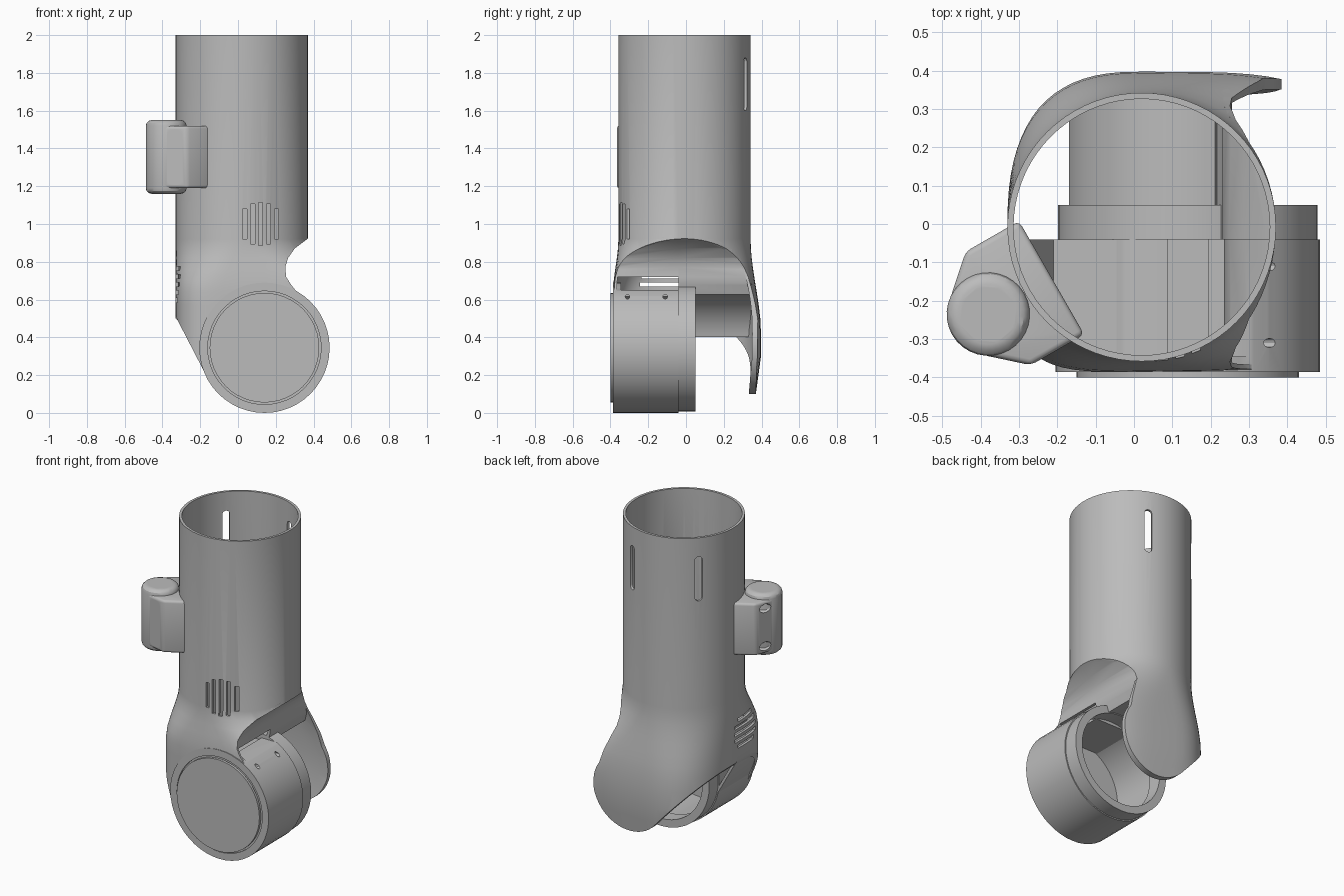
import bpy, bmesh
from math import sin, cos, pi, radians, sqrt, copysign
from mathutils import Vector, Matrix

old = bpy.data.objects.get("Cube")
if old:
    bpy.data.objects.remove(old)

grey = bpy.data.materials.new("plain grey")
grey.use_nodes = True
GREY = (0.5, 0.5, 0.5, 1)
grey.diffuse_color = GREY
grey.node_tree.nodes["Principled BSDF"].inputs["Base Color"].default_value = GREY

CX, CY, R = 0.02, -0.008, 0.35      # tube axis and radius
DX, DZ = 0.14, 0.345                # joint axis
TUBE = Matrix.Translation((CX, CY, 0))


def add(name, bm):
    bmesh.ops.recalc_face_normals(bm, faces=bm.faces)
    me = bpy.data.meshes.new(name)
    bm.to_mesh(me)
    bm.free()
    me.materials.append(grey)
    ob = bpy.data.objects.new(name, me)
    bpy.context.collection.objects.link(ob)
    return ob


def prism(name, pts, a, b, mat=Matrix()):
    """Outline in x, z extruded along y from a to b, then transformed."""
    bm = bmesh.new()
    face = bm.faces.new([bm.verts.new((x, a, z)) for x, z in pts])
    new = bmesh.ops.extrude_face_region(bm, geom=[face])["geom"]
    bmesh.ops.translate(bm, vec=(0, b - a, 0), verts=[v for v in new if isinstance(v, bmesh.types.BMVert)])
    bm.transform(mat)
    return add(name, bm)


def arc(x, z, r, start, end, n):
    return [(x + r * cos(radians(start + (end - start) * i / n)),
             z + r * sin(radians(start + (end - start) * i / n))) for i in range(n + 1)]


def disc(name, x, z, r, a, b, n=48, mat=Matrix()):
    return prism(name, arc(x, z, r, 0, 360, n)[:-1], a, b, mat)


def rect(x, z, w, h):
    return [(x - w / 2, z - h / 2), (x + w / 2, z - h / 2), (x + w / 2, z + h / 2), (x - w / 2, z + h / 2)]


def boolean(ob, tools, op="DIFFERENCE", keep=False):
    for tool in tools:
        mod = ob.modifiers.new("cut", "BOOLEAN")
        mod.operation, mod.solver, mod.object = op, "EXACT", tool
        graph = bpy.context.evaluated_depsgraph_get()
        me = bpy.data.meshes.new_from_object(ob.evaluated_get(graph))
        ob.modifiers.clear()
        ob.data = me
        if not keep:
            bpy.data.objects.remove(tool)
    return ob


def ease(z, top, low):
    t = min(1, max(0, (top - z) / (top - low)))
    return t * t * (3 - 2 * t)


def body_loft(name, inset, levels, right, rear_inset):
    """Round tube above that widens into a squarer body below."""
    bm, rings, n = bmesh.new(), [], 72
    for z in levels:
        ring = []
        for i in range(n):
            a = 2 * pi * i / n
            c, s = cos(a), sin(a)
            rear = s >= 0
            t = ease(z, 0.92, 0.42 if rear else 0.64)
            p = 0.77 if rear and c < 0 else 0.5
            half_x = right if c > 0 else R - inset
            half_y = (0.405 - rear_inset) * (1 - 0.1 * max(0, 0.3 - z) / 0.3) if rear else 0.378 - inset
            x = copysign(abs(c) ** p, c) * half_x
            y = copysign(abs(s) ** p, s) * half_y
            r = R - inset
            ring.append(bm.verts.new((CX + r * c * (1 - t) + x * t, CY + r * s * (1 - t) + y * t, z)))
        rings.append(ring)
    for lo, hi in zip(rings, rings[1:]):
        for i in range(n):
            j = (i + 1) % n
            bm.faces.new((lo[i], lo[j], hi[j], hi[i]))
    bm.faces.new(rings[0])
    bm.faces.new(rings[-1])
    return add(name, bm)


steps = [0.1, 0.2, 0.3, 0.42, 0.5, 0.57, 0.64, 0.7, 0.76, 0.82, 0.87, 0.92]
outer = body_loft("outer_form", 0, [-0.05] + steps + [2.0], 0.56, 0)
inner = body_loft("inner_form", 0.016, [-0.1] + steps + [2.1], 0.7, 0.04)

# Front and rear halves of the shell
bite = [(0.42, 0.96), (0.36, 0.915), (0.3, 0.87), (0.265, 0.82), (0.25, 0.77), (0.255, 0.72)]
crown = [(-0.45, 2.1), (0.42, 2.1)] + bite
front_side = crown + [(0.28, 0.68)] + arc(DX, DZ, 0.342, 60, -155, 40) + [(-0.33, 0.51), (-0.45, 0.72)]
rear_side = crown + [(0.28, 0.66), (0.32, 0.56)] + arc(DX, DZ, 0.245, 35, -135, 32) + [(-0.33, 0.5), (-0.45, 0.62)]

cutters = []
for deg in (67, 139):               # tall slots near the rim
    outline = arc(0, 1.858, 0.022, 0, 180, 8) + arc(0, 1.622, 0.022, 180, 360, 8)
    cutters.append(prism("slot", outline, 0.25, 0.45, TUBE @ Matrix.Rotation(radians(deg - 90), 4, "Z")))
side = TUBE @ Matrix.Rotation(radians(110), 4, "Z")
for i in range(-2, 3):              # round vents made of strips
    d = i * 0.042
    length = 2 * sqrt(0.115 ** 2 - d * d)
    cutters.append(prism("vent", rect(0.12 + d, 1.0, 0.022, length), -0.5, -0.2))
    cutters.append(prism("vent", rect(0, 0.68 + d, length, 0.022), 0.22, 0.5, side))

shells = []
for name, outline, a, b in (("front_shell", front_side, -0.6, -0.04), ("rear_shell", rear_side, -0.04, 0.6)):
    ob = prism(name, outline, a, b)
    boolean(ob, [outer], "INTERSECT", True)
    boolean(ob, [inner] + cutters, keep=True)
    shells.append(ob)
for c in cutters + [inner]:
    bpy.data.objects.remove(c)


# Walls closing the underside, following the side outline
def strip(name, path, thick, a, b):
    pts = [Vector(p) for p in path]
    back = []
    for i, p in enumerate(pts):
        d = (pts[min(i + 1, len(pts) - 1)] - pts[max(i - 1, 0)]).normalized()
        back.append(p + Vector((d.y, -d.x)) * thick)
    return boolean(prism(name, pts + back[::-1], a, b), [outer], "INTERSECT", True)


strip("front_underside", bite, 0.016, -0.5, -0.04)
strip("rear_underside", bite + [(0.25, 0.68)] + arc(DX, DZ, 0.295, 72, 169, 20), 0.02, -0.04, 0.36)
strip("lower_side_panel", [(-0.17, 0.21), (-0.2, 0.28), (-0.33, 0.51)], 0.016, -0.37, -0.04)
bpy.data.objects.remove(outer)

# Joint drum, its collar, inner deck and front cap
drum = disc("joint_drum", DX, DZ, 0.345, -0.386, -0.04)
boolean(drum, [disc("bore", DX, DZ, 0.31, -0.35, 0.1),
               prism("top_cut", rect(DX, 0.75, 1, 0.2), -0.345, 0.1)])
screws = [disc("screw", y, 0.615, 0.012, -0.7, -0.1, 12, Matrix.Rotation(pi / 2, 4, "Z")) for y in (-0.31, -0.11)]
boolean(drum, screws)
collar = disc("drum_collar", DX, DZ, 0.338, -0.04, 0.05)
boolean(collar, [disc("bore", DX, DZ, 0.29, -0.1, 0.1)])
prism("drum_deck", rect(0.02, 0.625, 0.46, 0.02), -0.345, -0.04)
disc("cap_disc", DX, DZ, 0.29, -0.4, -0.384)
ring = disc("cap_groove", DX, DZ, 0.3, -0.5, -0.376)
boolean(drum, [ring])
boolean(shells[0], [disc("cap_groove", DX, DZ, 0.3, -0.5, -0.376)])
disc("cap_seat", DX, DZ, 0.3, -0.377, -0.345)

# Side clamp: x runs away from the tube, y along the tube, z across
clamp = Matrix.Translation((-0.38, -0.235, 0)) @ Matrix((
    (-0.87, 0, 0.5, 0), (-0.5, 0, -0.87, 0), (0, 1, 0, 0), (0, 0, 0, 1)))


def rounded(ob, width):
    mod = ob.modifiers.new("round", "BEVEL")
    mod.width, mod.segments, mod.limit_method, mod.angle_limit = width, 3, "ANGLE", radians(35)
    graph = bpy.context.evaluated_depsgraph_get()
    me = bpy.data.meshes.new_from_object(ob.evaluated_get(graph))
    ob.modifiers.clear()
    ob.data = me
    return ob


def bore():
    return disc("bore", 0, 0, 0.07, 1, 1.7, 24, clamp)


half = [(-0.19, 0.17), (-0.03, 0.17), (0.065, 0.085)]
block = rounded(prism("clamp_block", half + [(x, -z) for x, z in half[::-1]], 1.19, 1.52, clamp), 0.015)
tube_core = prism("core", arc(0, 0, 0.345, 0, 360, 64)[:-1], 1, 1.7, TUBE @ Matrix.Rotation(pi / 2, 4, "X") @ Matrix.Scale(-1, 4, (0, 1, 0)))
boolean(block, [bore(), tube_core])
turn = clamp @ Matrix.Rotation(-pi / 2, 4, "Z")
holes = [disc("bolt", -z, s * 0.125, 0.027, -0.06, 0.2, 16, turn) for z in (1.235, 1.475) for s in (-1, 1)]
boolean(block, holes)
boss = rounded(disc("clamp_boss", 0, 0, 0.108, 1.16, 1.55, 32, clamp), 0.03)
boolean(boss, [bore()])

# Smooth round surfaces, keep edges crisp
for ob in bpy.context.scene.objects:
    ob.select_set(ob.type == "MESH" and grey.name in ob.data.materials)
bpy.context.view_layer.objects.active = drum
bpy.ops.object.shade_smooth_by_angle(angle=radians(30))
